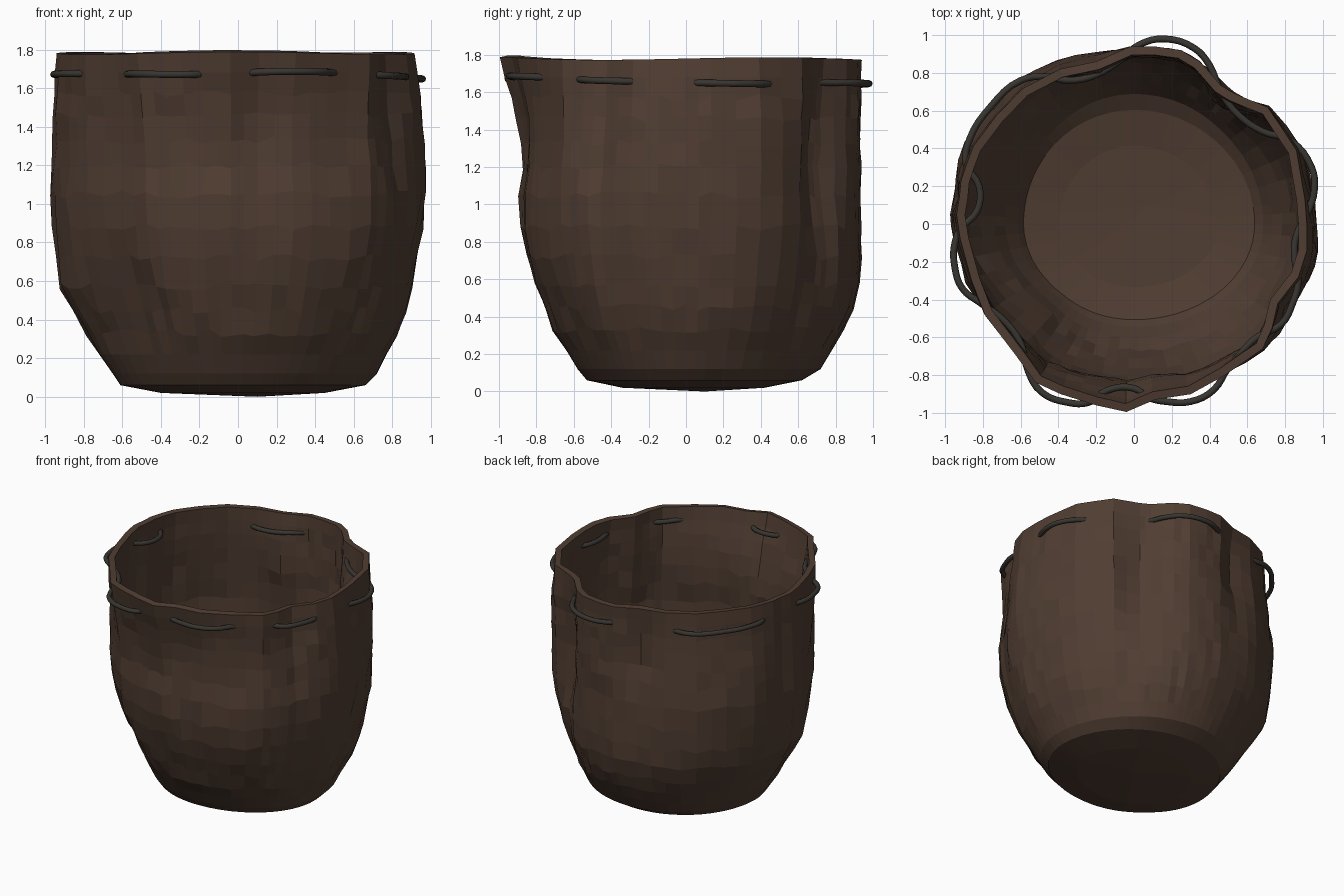
import bpy, bmesh, math, random

if "Cube" in bpy.data.objects:
    bpy.data.objects.remove(bpy.data.objects["Cube"])

random.seed(4)

# Outline of the crumpled rim seen from above, counter-clockwise
RIM = [(.915, 0), (.905, .13), (.86, .39), (.71, .62), (.53, .70), (.46, .74), (.35, .86),
       (.25, .92), (.11, .94), (-.02, .94), (-.2, .87), (-.39, .82), (-.59, .715), (-.73, .57),
       (-.85, .41), (-.92, .23), (-.94, .05), (-.92, -.08), (-.86, -.3), (-.79, -.48),
       (-.63, -.69), (-.52, -.84), (-.39, -.9), (-.2, -.96), (-.04, -.995), (.11, -.93),
       (.3, -.9), (.48, -.8), (.68, -.66), (.73, -.55), (.76, -.42), (.87, -.28), (.915, -.14)]

# Body extents per level: z, -x, +x, -y, +y
LEVELS = [(.02, .40, .45, .34, .42), (.06, .61, .66, .53, .62), (.12, .65, .72, .58, .72),
          (.22, .72, .77, .64, .78), (.33, .78, .83, .71, .84), (.45, .855, .875, .76, .89),
          (.57, .92, .90, .81, .925), (.72, .935, .93, .86, .93), (.88, .95, .95, .88, .93),
          (1.05, .963, .962, .89, .93), (1.2, .96, .962, .875, .93), (1.33, .955, .96, .885, .93),
          (1.46, .95, .95, .91, .93), (1.57, .945, .94, .94, .93), (1.68, .94, .93, .97, .93),
          (1.78, .93, .915, .995, .935)]

# Long dents: angle, half width, depth, height of the deepest point, half height
DENTS = [(.90, .17, .09, 1.15, .4), (1.8, .13, .05, 1.4, .3), (2.95, .09, .03, 1.3, .4),
         (3.85, .35, .08, .5, .3), (.8, .3, .04, .45, .25)]


def oval(level, a):
    """Radius at angle a of an oval with a different extent on each side."""
    _, xn, xp, yn, yp = level
    c, s = math.cos(a), math.sin(a)
    return 1 / math.hypot(c / (xp if c > 0 else xn), s / (yp if s > 0 else yn))


def bell(x, middle, width):
    return math.exp(-((x - middle) / width) ** 2)


def material(name, color):
    m = bpy.data.materials.new(name)
    m.diffuse_color = color
    m.use_nodes = True
    m.node_tree.nodes["Principled BSDF"].inputs["Base Color"].default_value = m.diffuse_color
    return m


# Columns: rim points plus their midpoints
cols = []
for i, p in enumerate(RIM):
    q = RIM[(i + 1) % len(RIM)]
    for x, y in (p, ((p[0] + q[0]) / 2, (p[1] + q[1]) / 2)):
        a = math.atan2(y, x) % math.tau
        cols.append((a, math.hypot(x, y) / oval(LEVELS[-1], a)))

# Pouch: stacked rings whose folds fade out towards the base
bm = bmesh.new()
rings = []
for level in LEVELS:
    z = level[0]
    fade = min(1, max(0, (z - .35) / 1.2))
    ring = []
    for a, fold in cols:
        r = oval(level, a) * (1 + (fold - 1) * fade)
        # bulge of the back left and front right sides
        r += .05 * max(0, -math.sin(2 * a)) * bell(z, .95, .45)
        for angle, width, depth, height, reach in DENTS:
            r -= depth * bell(a, angle, width) * bell(z, height, reach)
        dz = 0
        if .3 < z < 1.6:
            r += random.uniform(-.01, .008)
            dz = random.uniform(-.02, .02)
        elif z > 1.7:
            dz = .007 * math.sin(3 * a)
        ring.append(bm.verts.new((r * math.cos(a), r * math.sin(a), z + dz)))
    rings.append(ring)
n = len(cols)
for low, high in zip(rings, rings[1:]):
    for i in range(n):
        j = (i + 1) % n
        bm.faces.new((low[i], low[j], high[j], high[i]))
bottom = bm.verts.new((.1, .1, 0))
for i in range(n):
    bm.faces.new((bottom, rings[0][(i + 1) % n], rings[0][i]))
bmesh.ops.recalc_face_normals(bm, faces=bm.faces)
# an open bowl: make sure the underside faces down
if bottom.link_faces[0].normal.z > 0:
    bmesh.ops.reverse_faces(bm, faces=bm.faces)
mesh = bpy.data.meshes.new("pouch")
bm.to_mesh(mesh)
bm.free()
pouch = bpy.data.objects.new("pouch", mesh)
bpy.context.collection.objects.link(pouch)
mesh.materials.append(material("brown_leather", (.08, .047, .032, 1)))
wall = pouch.modifiers.new("wall", 'SOLIDIFY')
wall.thickness = .045
wall.offset = -1

# Drawstring woven in and out through the wall below the rim
CORD = [(.92, .06), (.955, .18), (.94, .3), (.83, .44), (.68, .49), (.55, .58), (.46, .7),
        (.4, .84), (.32, .93), (.16, .98), (.03, .95), (-.07, .87), (-.2, .79), (-.35, .76),
        (-.46, .78), (-.6, .76), (-.76, .62), (-.87, .45), (-.89, .32), (-.82, .2), (-.83, .07),
        (-.92, -.03), (-.952, -.12), (-.95, -.22), (-.91, -.34), (-.81, -.42), (-.7, -.5),
        (-.6, -.63), (-.56, -.78), (-.49, -.89), (-.35, -.945), (-.24, -.945), (-.14, -.88),
        (0, -.87), (.08, -.92), (.17, -.94), (.3, -.94), (.42, -.88), (.5, -.76),
        (.56, -.69), (.65, -.6), (.78, -.53), (.84, -.42), (.87, -.3), (.85, -.18), (.86, -.06)]
curve = bpy.data.curves.new("drawstring", 'CURVE')
curve.dimensions = '3D'
curve.bevel_depth = .018
curve.bevel_resolution = 2
curve.resolution_u = 4
spline = curve.splines.new('BEZIER')
spline.bezier_points.add(len(CORD) - 1)
for point, (x, y) in zip(spline.bezier_points, CORD):
    point.co = (x, y, 1.66 - .02 * y + .008 * math.sin(5 * x))
    point.handle_left_type = point.handle_right_type = 'AUTO'
spline.use_cyclic_u = True
curve.materials.append(material("dark_cord", (.04, .036, .03, 1)))
drawstring = bpy.data.objects.new("drawstring", curve)
bpy.context.collection.objects.link(drawstring)
